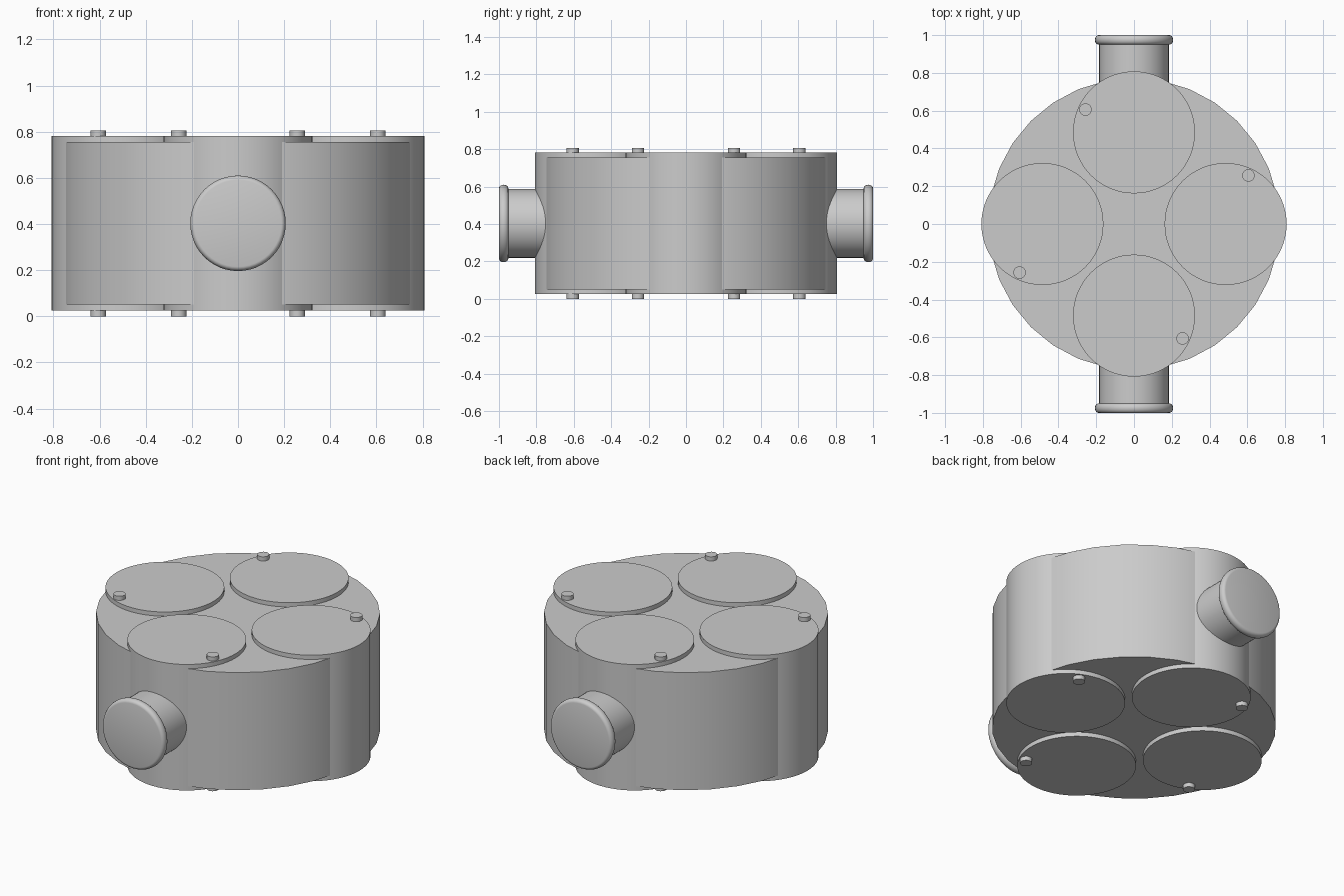
import bpy, math

if "Cube" in bpy.data.objects:
    bpy.data.objects.remove(bpy.data.objects["Cube"])

grey = bpy.data.materials.new("plain_grey")
grey.use_nodes = True
COLOUR = (0.6, 0.6, 0.6, 1)
grey.diffuse_color = COLOUR
grey.node_tree.nodes["Principled BSDF"].inputs["Base Color"].default_value = COLOUR

MID_Z = 0.403


def finish(obj, name):
    obj.name = name
    obj.data.materials.append(grey)
    bpy.ops.object.shade_smooth_by_angle(angle=math.radians(35))
    return obj


def upright_cylinder(name, x, y, radius, height, sides):
    bpy.ops.mesh.primitive_cylinder_add(vertices=sides, radius=radius, depth=height,
                                        location=(x, y, MID_Z))
    return finish(bpy.context.object, name)


def lathe(name, profile, sides, rotation):
    """Spin a (radius, distance) profile, closed by flat end caps."""
    verts, faces = [], []
    for r, d in profile:
        for i in range(sides):
            a = math.tau * i / sides
            verts.append((r * math.cos(a), r * math.sin(a), d))
    for k in range(len(profile) - 1):
        for i in range(sides):
            j = (i + 1) % sides
            faces.append((k * sides + i, k * sides + j,
                          (k + 1) * sides + j, (k + 1) * sides + i))
    faces.append(tuple(reversed(range(sides))))
    faces.append(tuple(range(len(verts) - sides, len(verts))))
    mesh = bpy.data.meshes.new(name)
    mesh.from_pydata(verts, [], faces)
    obj = bpy.data.objects.new(name, mesh)
    bpy.context.collection.objects.link(obj)
    bpy.ops.object.select_all(action='DESELECT')
    obj.select_set(True)
    bpy.context.view_layer.objects.active = obj
    obj.location.z = MID_Z
    obj.rotation_euler.x = rotation
    return finish(obj, name)


# Drum body
upright_cylinder("drum_body", 0, 0, 0.772, 0.705, 32)

# Four chambers around the drum, each with a pin running through it
for i, side in enumerate(("left", "back", "right", "front")):
    a = i * math.pi / 2
    c, s = math.cos(a), math.sin(a)
    upright_cylinder(side + "_chamber", 0.485 * c, 0.485 * s, 0.323, 0.756, 64)
    px, py = 0.606, 0.257
    upright_cylinder(side + "_pin", px * c - py * s, px * s + py * c, 0.033, 0.806, 24)

# Pipe stubs with a rounded lip and a flat end
lip = [(0.184, 0.6), (0.184, 0.95)]
for k in range(9):
    t = math.pi * (k / 8 - 0.5)
    lip.append((0.188 + 0.019 * math.cos(t), 0.975 + 0.025 * math.sin(t)))
for side, turn in (("front", math.pi / 2), ("back", -math.pi / 2)):
    lathe(side + "_pipe", lip, 48, turn)
